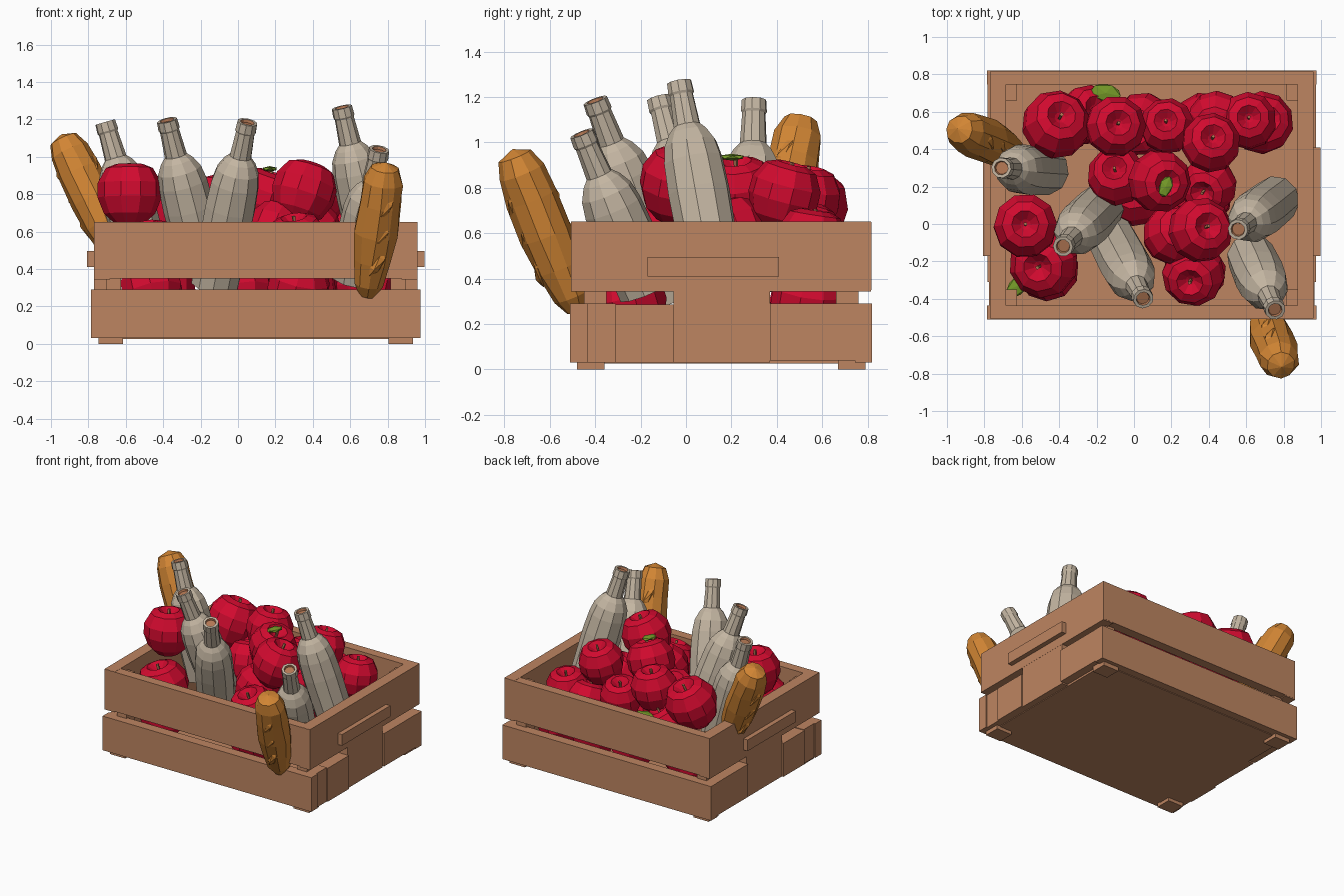
import bpy, bmesh, math, random
from mathutils import Vector, Matrix

if "Cube" in bpy.data.objects:
    bpy.data.objects.remove(bpy.data.objects["Cube"])

random.seed(4)


def material(name, rgb):
    m = bpy.data.materials.new(name)
    m.diffuse_color = (*rgb, 1)
    m.use_nodes = True
    m.node_tree.nodes["Principled BSDF"].inputs["Base Color"].default_value = m.diffuse_color
    return m


WOOD = material("crate wood", (0.515, 0.235, 0.12))
RED = material("apple red", (0.64, 0.003, 0.028))
GLASS = material("bottle grey", (0.55, 0.465, 0.36))
CRUST = material("bread crust", (0.64, 0.235, 0.034))
LEAF = material("leaf green", (0.175, 0.32, 0.021))
CORK = material("cork brown", (0.46, 0.19, 0.09))


def finish(name, bm, mats, matrix=Matrix()):
    bmesh.ops.recalc_face_normals(bm, faces=bm.faces)
    me = bpy.data.meshes.new(name)
    bm.to_mesh(me)
    bm.free()
    for m in mats:
        me.materials.append(m)
    ob = bpy.data.objects.new(name, me)
    ob.matrix_world = matrix
    bpy.context.collection.objects.link(ob)
    return ob


def box(name, x, y, z):
    bm = bmesh.new()
    bmesh.ops.create_cube(bm, size=1)
    for v in bm.verts:
        v.co = [c[0] if k < 0 else c[1] for k, c in zip(v.co, (x, y, z))]
    return finish(name, bm, [WOOD])


def lathe(bm, profile, sides, mats=None, warp=None):
    """Revolve (radius, height) points; radius 0 makes a pole."""
    rings = []
    for r, z in profile:
        n = 1 if r == 0 else sides
        ring = []
        for i in range(n):
            a = math.tau * i / sides
            co = Vector((r * math.cos(a), r * math.sin(a), z))
            ring.append(bm.verts.new(warp(co) if warp else co))
        rings.append(ring)
    for k, (p, q) in enumerate(zip(rings, rings[1:])):
        for i in range(sides):
            j = (i + 1) % sides
            vs = [p[i % len(p)], p[j % len(p)], q[j % len(q)], q[i % len(q)]]
            f = bm.faces.new(list(dict.fromkeys(vs)))
            f.material_index = mats.get(k, 0) if mats else 0


def aim(loc, direction, spin=0):
    rot = Vector(direction).to_track_quat('Z', 'Y').to_matrix().to_4x4()
    return Matrix.Translation(loc) @ rot @ Matrix.Rotation(spin, 4, 'Z')


# Crate: front and back boards
CX, CY = 0.095, 0.155
for side, s in (("front", -1), ("back", 1)):
    def ys(a, b):
        return sorted((CY + s * a, CY + s * b))
    box(side + "_upper_board", (-0.76, 0.955), ys(0.59, 0.662), (0.35, 0.65))
    box(side + "_lower_board", (-0.785, 0.975), ys(0.59, 0.665), (0.03, 0.29))

# Crate: end boards, centre panels, handles, corner posts, feet
for side, s in (("left", -1), ("right", 1)):
    def xs(a, b):
        return sorted((CX + s * a, CX + s * b))
    box(side + "_upper_board", xs(0.78, 0.866), (-0.506, 0.816), (0.343, 0.651))
    box(side + "_centre_panel", xs(0.78, 0.865), (-0.055, 0.37), (0.03, 0.345))
    box(side + "_lower_board_front", xs(0.79, 0.878), (-0.31, -0.055), (0.03, 0.285))
    box(side + "_lower_board_front_end", xs(0.79, 0.87), (-0.45, -0.31), (0.03, 0.29))
    box(side + "_lower_board_back", xs(0.79, 0.878), (0.37, 0.78), (0.04, 0.29))
    box(side + "_handle", xs(0.85, 0.902), (-0.17, 0.41), (0.41, 0.495))
    for end, y in (("front", (-0.45, -0.35)), ("back", (0.66, 0.76))):
        box(f"{side}_{end}_post", xs(0.72, 0.80), y, (0.03, 0.61))
        fy = (-0.48, -0.36) if end == "front" else (0.67, 0.79)
        box(f"{side}_{end}_foot", xs(0.71, 0.84), fy, (0, 0.04))
box("crate_floor", (-0.72, 0.91), (-0.45, 0.76), (0.025, 0.07))


# Bottles: tip position, lean per unit of height, length
def bottle(tip, lean, length):
    prof = [(0, -0.015), (0.034, -0.015), (0.038, 0), (0.055, 0), (0.058, -0.05),
            (0.052, -0.06), (0.06, -0.2), (0.088, -0.23), (0.118, -0.285),
            (0.132, -0.36), (0.138, -0.5), (0.13, -length), (0, -length)]
    bm = bmesh.new()
    lathe(bm, prof, 10, {0: 1, 1: 1})
    finish("bottle", bm, [GLASS, CORK], aim(tip, (*lean, 1), random.random()))


bottle((-0.71, 0.30, 1.185), (-0.29, 0.02), 0.85)
bottle((-0.38, -0.12, 1.195), (-0.25, -0.26), 0.85)
bottle((0.05, -0.40, 1.185), (0.20, -0.38), 0.95)
bottle((0.555, -0.03, 1.265), (-0.23, -0.18), 0.92)
bottle((0.755, -0.46, 1.04), (0.19, -0.42), 0.76)


# Bread: bumpy loaf with raised slashes along its outer face
def bread(top, bottom):
    top, bottom = Vector(top), Vector(bottom)
    length = (top - bottom).length
    shape = [(0, 0), (0.045, 0.015), (0.08, 0.1), (0.106, 0.28), (0.117, 0.48),
             (0.115, 0.7), (0.108, 0.86), (0.076, 0.96), (0, 1)]
    bm = bmesh.new()
    lathe(bm, [(r, t * length) for r, t in shape], 10,
          warp=lambda co: Vector((co.x * random.uniform(0.95, 1.06),
                                  co.y * random.uniform(0.95, 1.06), co.z)))
    for t in (0.3, 0.5, 0.7):
        for a in (0, math.pi):
            m = (Matrix.Rotation(a, 4, 'Z') @ Matrix.Translation((0, -0.092, t * length))
                 @ Matrix.Rotation(0.5, 4, 'Y') @ Matrix.Diagonal((0.03, 0.03, 0.085, 1)))
            bmesh.ops.create_icosphere(bm, subdivisions=1, radius=1, matrix=m)
    finish("bread", bm, [CRUST], aim(bottom, top - bottom))


bread((0.79, -0.765, 0.97), (0.69, -0.475, 0.25))
bread((-0.945, 0.51, 1.12), (-0.63, 0.38, 0.45))


# Apples: dimpled body, stem, and a leaf on some
def apple(x, y, z, r, leaf=None):
    prof = [(0, 0.6), (0.16, 0.68), (0.42, 0.92), (0.72, 0.8), (0.97, 0.35),
            (0.98, -0.1), (0.78, -0.6), (0.45, -0.9), (0.2, -0.92), (0, -0.8)]
    lean = (random.uniform(-0.4, 0.4), random.uniform(-0.4, 0.4), 1)
    bm = bmesh.new()
    lathe(bm, [(a * r, b * r) for a, b in prof], 10)
    n = len(bm.faces)
    lathe(bm, [(0, 0.55 * r), (0.045 * r, 0.55 * r), (0.065 * r, 0.95 * r), (0, 0.95 * r)], 4)
    bm.faces.ensure_lookup_table()
    for f in bm.faces[n:]:
        f.material_index = 1
    finish("apple", bm, [RED, CORK], aim((x, y, z), lean, random.random() * 6))
    if leaf:
        lx, ly, lz, ang, size = leaf
        bm = bmesh.new()
        bmesh.ops.create_icosphere(bm, subdivisions=1, radius=1,
                                   matrix=Matrix.Diagonal((size, size * 0.6, 0.015, 1)))
        finish("leaf", bm, [LEAF], Matrix.Translation((lx, ly, lz)) @ Matrix.Rotation(ang, 4, 'Z'))


# Upper layer
apple(-0.58, -0.01, 0.80, 0.175)
apple(-0.42, 0.525, 0.71, 0.185)
apple(-0.10, 0.52, 0.74, 0.165)
apple(0.41, 0.43, 0.765, 0.16)
apple(0.13, 0.23, 0.77, 0.17, (0.17, 0.20, 0.935, 1.2, 0.065))
apple(0.35, -0.035, 0.81, 0.175)
# Middle layer
apple(-0.48, -0.21, 0.48, 0.185, (-0.62, -0.33, 0.49, 0.8, 0.085))
apple(-0.25, 0.58, 0.52, 0.16, (-0.15, 0.70, 0.62, -0.2, 0.09))
apple(0.18, 0.52, 0.60, 0.15)
apple(0.44, 0.57, 0.52, 0.15)
apple(0.61, 0.55, 0.56, 0.155)
apple(-0.09, 0.25, 0.60, 0.16)
apple(0.40, 0.21, 0.60, 0.155)
apple(0.20, -0.06, 0.60, 0.16)
apple(0.32, -0.265, 0.53, 0.17)
# Bottom layer, glimpsed through the gaps
for x, y in ((-0.46, -0.25), (0.32, -0.25), (0.02, 0.15), (0.68, 0.54),
             (-0.40, 0.54), (0.05, 0.54), (0.38, 0.54), (0.35, 0.15)):
    apple(x, y, 0.29, 0.17)
